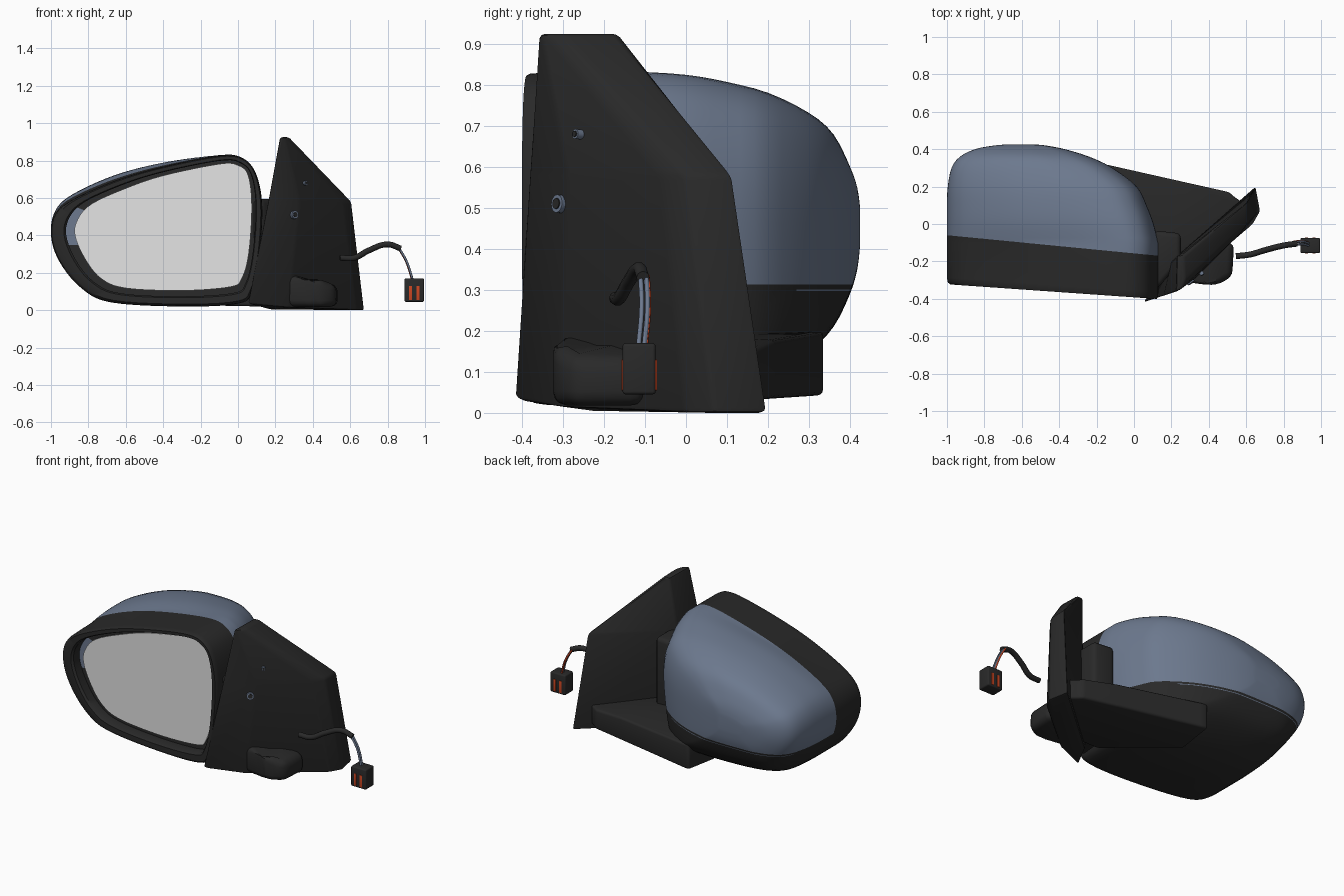
import bpy
import bmesh
import math
from mathutils import Vector

cube = bpy.data.objects.get("Cube")
if cube:
    bpy.data.objects.remove(cube)


def material(name, r, g, b):
    mat = bpy.data.materials.new(name)
    mat.use_nodes = True
    mat.diffuse_color = (r, g, b, 1)
    mat.node_tree.nodes["Principled BSDF"].inputs["Base Color"].default_value = (r, g, b, 1)
    return mat


black = material("black plastic", .022, .022, .022)
blue = material("blue grey paint", .15, .19, .27)
silver = material("mirror silver", .77, .77, .77)
red = material("red orange", .6, .06, .015)


def finish(name, bm, mats, angle=35):
    """Turn a bmesh into a smooth shaded object with sharp edges kept."""
    bmesh.ops.recalc_face_normals(bm, faces=bm.faces)
    mesh = bpy.data.meshes.new(name)
    bm.to_mesh(mesh)
    bm.free()
    obj = bpy.data.objects.new(name, mesh)
    bpy.context.collection.objects.link(obj)
    for mat in mats:
        mesh.materials.append(mat)
    bpy.ops.object.select_all(action='DESELECT')
    obj.select_set(True)
    bpy.context.view_layer.objects.active = obj
    bpy.ops.object.shade_smooth_by_angle(angle=math.radians(angle))
    return obj


def loft(rings):
    """Skin a list of equal length closed rings and cap both ends."""
    bm = bmesh.new()
    loops = [[bm.verts.new(p) for p in ring] for ring in rings]
    count = len(loops[0])
    for low, high in zip(loops, loops[1:]):
        for i in range(count):
            j = (i + 1) % count
            bm.faces.new((low[i], low[j], high[j], high[i]))
    bm.faces.new(loops[0])
    bm.faces.new(loops[-1])
    return bm


def rounded(name, rings, mat, radius, segments=3):
    bm = loft(rings)
    bmesh.ops.recalc_face_normals(bm, faces=bm.faces)
    bmesh.ops.bevel(bm, geom=bm.edges[:], offset=radius, segments=segments,
                    profile=.5, affect='EDGES', clamp_overlap=True)
    return finish(name, bm, [mat])


def prism(name, plan, low, high, mat, radius):
    rings = [[(x, y, z) for x, y in plan] for z in (low, high)]
    return rounded(name, rings, mat, radius)


def box(name, start, end, mat, radius):
    (xa, ya, za), (xb, yb, zb) = start, end
    return prism(name, [(xa, ya), (xb, ya), (xb, yb), (xa, yb)], za, zb, mat, radius)


def tube(name, points, radius, mat):
    curve = bpy.data.curves.new(name, 'CURVE')
    curve.dimensions = '3D'
    curve.bevel_depth = radius
    curve.bevel_resolution = 3
    curve.use_fill_caps = True
    spline = curve.splines.new('BEZIER')
    spline.bezier_points.add(len(points) - 1)
    for knot, point in zip(spline.bezier_points, points):
        knot.co = point
        knot.handle_left_type = knot.handle_right_type = 'AUTO'
    curve.materials.append(mat)
    bpy.context.collection.objects.link(bpy.data.objects.new(name, curve))


def smooth(points, steps, closed=True):
    """Catmull-Rom curve through control points of any dimension."""
    pts = [Vector(p) for p in points]
    n = len(pts)
    result = []
    for i in range(n if closed else n - 1):
        picks = [i + k - 1 for k in range(4)]
        a, b, c, d = (pts[k % n if closed else min(max(k, 0), n - 1)] for k in picks)
        for s in range(steps):
            t = s / steps
            result.append((b * 2 + (c - a) * t + (a * 2 - b * 5 + c * 4 - d) * t ** 2
                           + (b * 3 - a - c * 3 + d) * t ** 3) / 2)
    return result if closed else result + [pts[-1]]


# Outlines of the housing and of the glass, as x and z
shell = smooth([
    (-1, .4), (-.975, .53), (-.88, .62), (-.65, .725), (-.4, .79), (-.1, .833),
    (.03, .81), (.1, .72), (.13, .55), (.115, .3), (.075, .1), (0, .035),
    (-.3, .02), (-.68, .042), (-.84, .12), (-.955, .26)], 5)
pane = smooth([
    (-.872, .4), (-.855, .49), (-.78, .57), (-.6, .652), (-.4, .72), (-.1, .782),
    (0, .775), (.055, .72), (.074, .55), (.057, .3), (.02, .17), (-.04, .125),
    (-.3, .105), (-.6, .118), (-.73, .168), (-.815, .27)], 5)


def front_y(x):
    return -.392 - .07 * x


def sag(p):
    """How far the upper outer rim lies below the widest outline."""
    return .15 * max(0, -p.x) * max(0, p.y - .42)


def shoulder(p):
    """Drop of the upper inner corner towards the back."""
    return max(0, p.x + .3) * max(0, p.y - .42)


def front_ring(blend, depth):
    """Ring between the glass outline (0) and the housing outline (1)."""
    mixed = [g.lerp(s, blend) for g, s in zip(pane, shell)]
    droop = max(0, blend)
    return [(p.x, front_y(p.x) + depth, p.y - sag(p) * droop) for p in mixed]


def body_ring(y, left, right, top, bottom, droop, fall):
    """Housing outline squeezed into a box at a given depth."""
    return [(left + (p.x + 1) / 1.13 * (right - left), y,
             bottom + (p.y - .02) / .815 * (top - bottom) - sag(p) * droop
             - shoulder(p) * fall) for p in shell]


# Housing: recess, rim and domed back
rings = [front_ring(b, d) for b, d in
         ((-.6, .07), (.36, .07), (.36, .012), (.45, 0), (.85, 0), (.96, .01), (1, .035))]
rings += [body_ring(*row) for row in smooth([
    (-.1, -1, .13, .836, .02, .75, 0),
    (0, -1, .105, .834, .03, .2, .07),
    (.1, -1, .067, .822, .05, 0, .15),
    (.2, -.995, .015, .8, .09, 0, .22),
    (.3, -.975, -.115, .75, .15, 0, .22),
    (.36, -.93, -.24, .695, .21, 0, .2),
    (.4, -.85, -.37, .61, .29, 0, .1),
    (.418, -.76, -.46, .55, .35, 0, 0),
    (.425, -.69, -.52, .5, .41, 0, 0)], 3, closed=False)]
housing = loft(rings)
seam = .313
band_slope = Vector((.097, 1, 0))
for point, normal in (((0, -.157, 0), band_slope), ((0, 0, seam), (0, 0, 1)),
                      ((0, 0, .301), (0, 0, 1)), ((0, 0, .297), (0, 0, 1))):
    bmesh.ops.bisect_plane(housing, geom=housing.verts[:] + housing.edges[:] + housing.faces[:],
                           plane_co=point, plane_no=normal)
for face in housing.faces:
    c = face.calc_center_median()
    behind_band = c.y + .097 * c.x > -.157
    painted = behind_band and c.z > seam
    trim_line = c.y > .27 and .297 < c.z < .301
    inner_glimpse = (-.93 < c.x < -.8 and .34 < c.z < .56
                     and c.y > front_y(c.x) + .05 and not behind_band)
    face.material_index = int(painted or trim_line or inner_glimpse)
finish("mirror_housing", housing, [black, blue], 40)

# Glass pane sitting in the recess
finish("mirror_glass", loft([front_ring(0, .055), front_ring(0, .045)]), [silver])

# Triangular mounting plate
sections = [
    (.0, [(.05, -.42), (.27, -.31), (.635, 0), (.675, .07), (.65, .2), (.17, -.22)]),
    (.58, [(.16, -.385), (.33, -.29), (.56, -.06), (.604, 0), (.604, .115), (.2, -.2)]),
    (.925, [(.225, -.36), (.243, -.355), (.26, -.34), (.272, -.3), (.268, -.17), (.23, -.165)])]
rounded("mounting_plate",
        [[(x, y, z + (max(0, -y - .25) * .2 if z < .1 else 0)) for x, y in plan]
         for z, plan in sections], black, .012, 2)

# Foot arm reaching behind the housing, and the hinge column
arm_plan = [(.53, .15), (.51, .17), (.3, .217), (-.22, .334), (-.255, .335), (-.275, .1),
            (.1, -.2), (.25, -.2), (.6, .1)]
rounded("foot_arm", [[(x, y, .02 + max(0, y) * .07) for x, y in arm_plan],
                     [(x, y, .2 - max(0, x - .1) * .11) for x, y in arm_plan]], black, .014)
prism("hinge_column", [(.08, -.34), (.13, -.34), (.25, -.2), (.25, -.05), (.11, -.035)],
      .04, .595, black, .045)

# Rounded cover at the bottom of the plate, sloping down outwards
cover_plan = [(.25, -.305), (.38, -.325), (.45, -.325), (.525, -.28), (.535, -.1), (.36, -.1)]
rounded("motor_cover", [[(x, y, .018) for x, y in cover_plan],
                        [(x, y, .188 - max(0, x - .37) * .35) for x, y in cover_plan]],
        black, .035)

# Screw holes on the plate
for label, spot, radius in (("upper", (.36, -.262, .68), .012), ("lower", (.3, -.307, .51), .022)):
    facing = Vector((.6, -.8, .08)).normalized()
    for part, size, lift, mat in (("ring", 1, .001, blue), ("bore", .6, .004, black)):
        bm = bmesh.new()
        bmesh.ops.create_cone(bm, cap_ends=True, segments=20, radius1=radius * size,
                              radius2=radius * size, depth=.02)
        hole = finish(f"{label}_screw_{part}", bm, [mat])
        hole.rotation_euler = facing.to_track_quat('Z', 'Y').to_euler()
        hole.location = Vector(spot) + facing * lift

# Cable sleeve, wires and plug
tube("cable_sleeve", [(.545, -.172, .28), (.62, -.163, .28), (.7, -.14, .32),
                      (.8, -.115, .352), (.87, -.105, .33)], .016, black)
for label, y, shift, size, mat in (("front", -.116, 0, .006, blue), ("rear", -.102, 0, .006, blue),
                                   ("inner", -.098, -.004, .005, red)):
    tube(f"{label}_wire", [(.86 + shift, y + .005, .335), (.902 + shift, y + .008, .26),
                           (.935 + shift, y, .16)], size, mat)
box("plug", (.89, -.155, .045), (.995, -.074, .17), black, .008)
for side, x in (("right", .922), ("left", .962)):
    box(f"plug_{side}_contact", (x - .008, -.158, .055), (x + .008, -.071, .13), red, .001)
